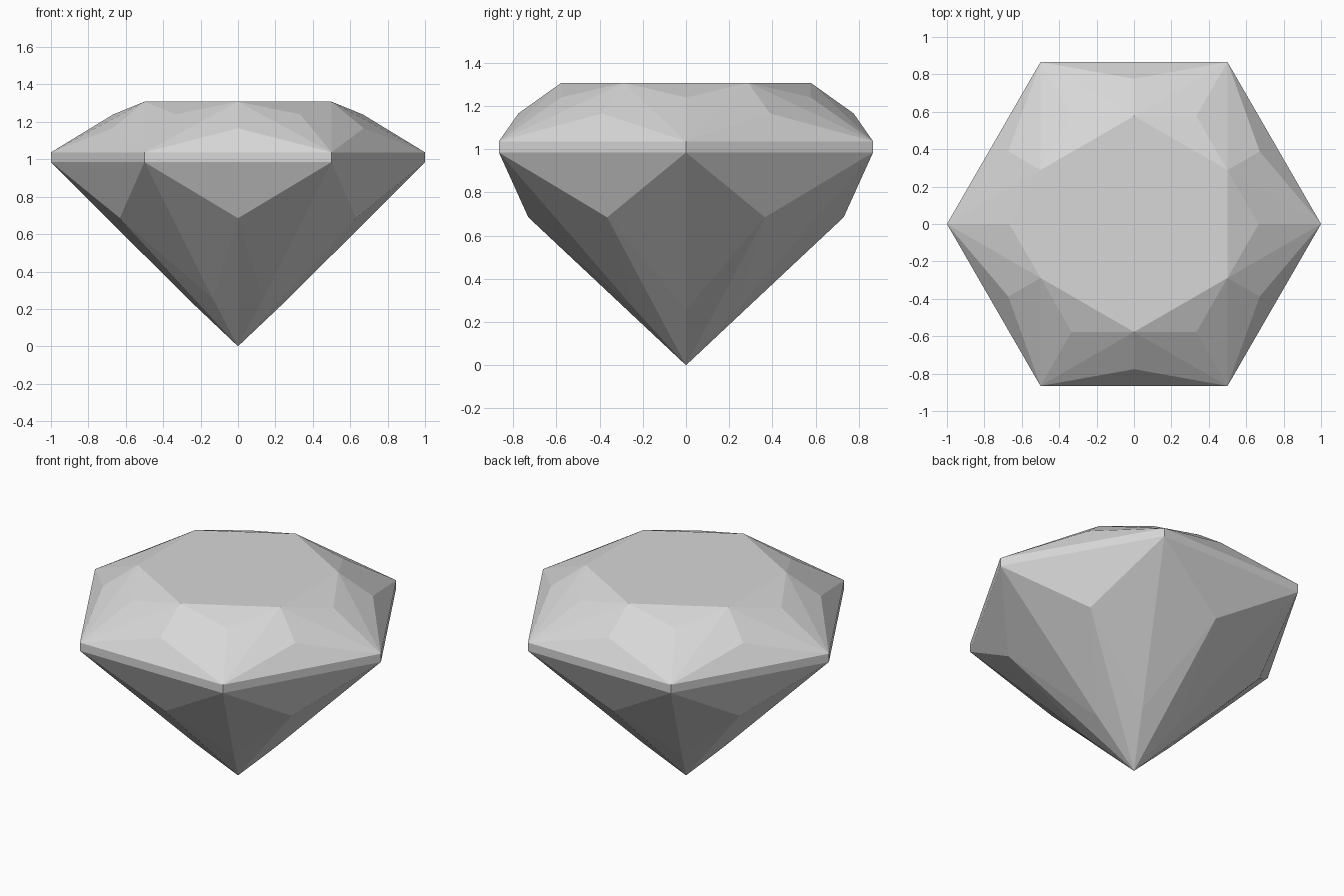
import bpy
import bmesh
from math import cos, sin, radians

SIDES = 6
STEP = 360 / SIDES

cube = bpy.data.objects.get("Cube")
if cube:
    bpy.data.objects.remove(cube, do_unlink=True)

# Single pale grey stone
stone = bpy.data.materials.new("pale grey stone")
stone.use_nodes = True
colour = (0.68, 0.68, 0.68, 1)
stone.diffuse_color = colour
stone.node_tree.nodes["Principled BSDF"].inputs["Base Color"].default_value = colour


def ring(bm, radius, z, turn=0.0):
    """One ring of corners; turn is in fractions of a side."""
    angles = [radians(STEP * (k + turn)) for k in range(SIDES)]
    return [bm.verts.new((radius * cos(a), radius * sin(a), z)) for a in angles]


bm = bmesh.new()

# Corner rings from the top down
table = ring(bm, 0.577, 1.308, 0.5)
star = ring(bm, 0.667, 1.24)
crown = ring(bm, 0.776, 1.166, 0.5)
girdle_top = ring(bm, 1.0, 1.037)
girdle_low = ring(bm, 1.0, 0.985)
pavilion = ring(bm, 0.73, 0.685, 0.5)
keel = ring(bm, 0.27, 0.256)
tip = bm.verts.new((0, 0, 0))

# Flat table
bm.faces.new(table)

for k in range(SIDES):
    n, p = (k + 1) % SIDES, k - 1
    # Crown: star facet, girdle facet and the two kite halves at each corner
    bm.faces.new((table[p], star[k], table[k]))
    bm.faces.new((girdle_top[k], girdle_top[n], crown[k]))
    for side in (k, p):
        bm.faces.new((table[side], star[k], girdle_top[k]))
        bm.faces.new((table[side], girdle_top[k], crown[side]))
    # Girdle band
    bm.faces.new((girdle_low[k], girdle_low[n], girdle_top[n], girdle_top[k]))
    # Pavilion: girdle facet and the long facets running to the tip
    bm.faces.new((girdle_low[n], girdle_low[k], pavilion[k]))
    for side in (k, p):
        bm.faces.new((girdle_low[k], pavilion[side], keel[k]))
        bm.faces.new((pavilion[side], tip, keel[k]))

bmesh.ops.recalc_face_normals(bm, faces=bm.faces)
mesh = bpy.data.meshes.new("cut_gem")
bm.to_mesh(mesh)
bm.free()
mesh.materials.append(stone)
gem = bpy.data.objects.new("cut_gem", mesh)
bpy.context.scene.collection.objects.link(gem)
